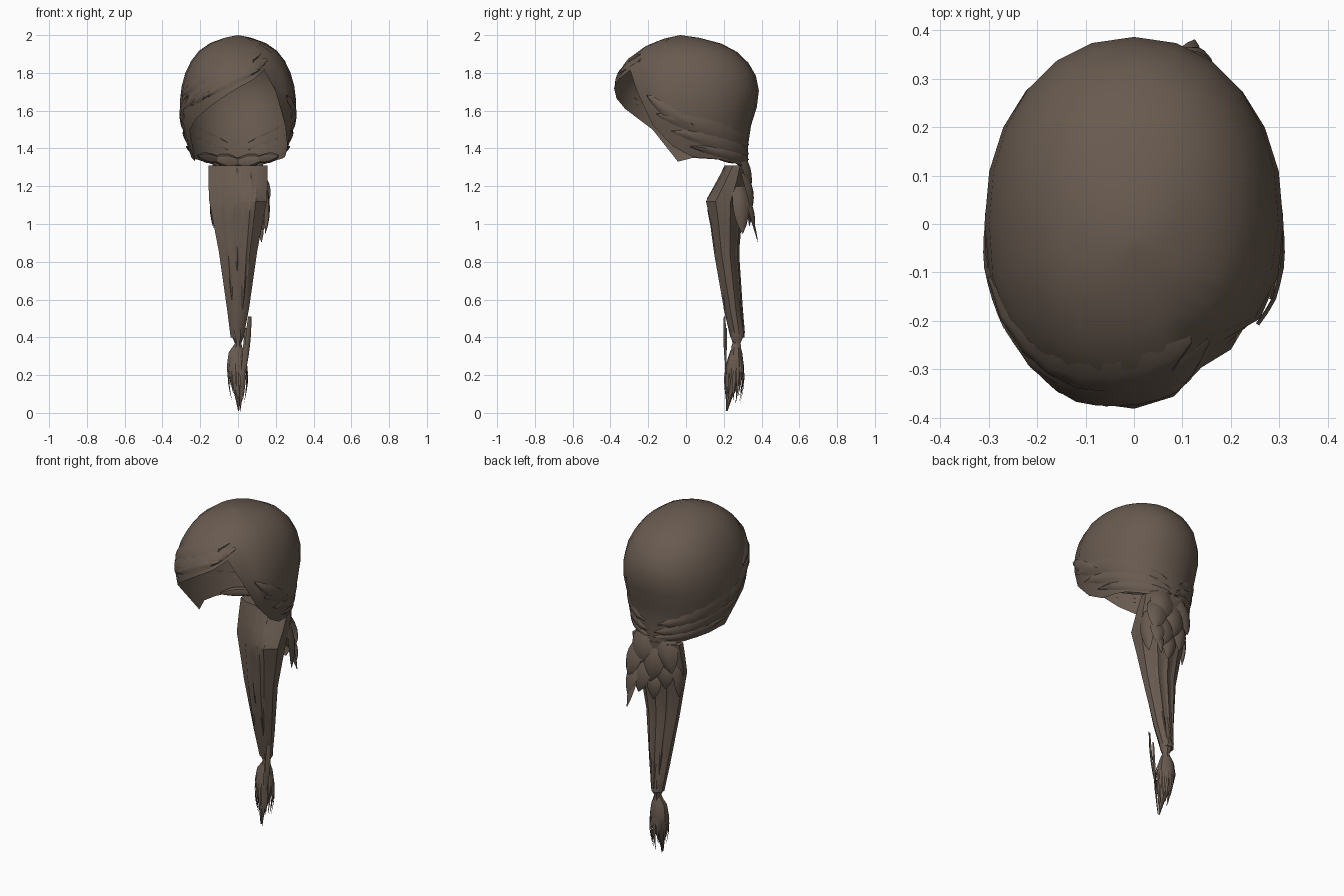
import bpy, bmesh, math, random
from mathutils import Vector

if "Cube" in bpy.data.objects:
    bpy.data.objects.remove(bpy.data.objects["Cube"])

random.seed(4)
hair = bpy.data.materials.new("dark_brown_hair")
hair.diffuse_color = (0.14, 0.104, 0.08, 1)
hair.use_nodes = True
hair.node_tree.nodes["Principled BSDF"].inputs["Base Color"].default_value = hair.diffuse_color


def lerp_table(table, k):
    """Interpolate rows of (key, values...) with rising keys."""
    if k <= table[0][0]:
        return table[0][1:]
    for a, b in zip(table, table[1:]):
        if k <= b[0]:
            f = (k - a[0]) / (b[0] - a[0])
            return [p + (q - p) * f for p, q in zip(a[1:], b[1:])]
    return table[-1][1:]


def finish(name, bm, angle=40):
    bmesh.ops.recalc_face_normals(bm, faces=bm.faces)
    me = bpy.data.meshes.new(name)
    bm.to_mesh(me)
    bm.free()
    ob = bpy.data.objects.new(name, me)
    bpy.context.collection.objects.link(ob)
    me.materials.append(hair)
    bpy.ops.object.select_all(action='DESELECT')
    ob.select_set(True)
    bpy.context.view_layer.objects.active = ob
    bpy.ops.object.shade_smooth_by_angle(angle=math.radians(angle))
    return ob


def skin(bm, rows, closed=False):
    """Join rows of points into a sheet or tube."""
    vs = [[bm.verts.new(p) for p in r] for r in rows]
    n = len(rows[0])
    for a, b in zip(vs, vs[1:]):
        for i in range(n if closed else n - 1):
            j = (i + 1) % n
            bm.faces.new((a[i], a[j], b[j], b[i]))
    return vs


# Head shape: z, front y, back y, half width
HEAD = [(1.28, -.23, .325, .19), (1.34, -.25, .325, .24), (1.4, -.28, .325, .265),
        (1.5, -.335, .335, .29), (1.6, -.365, .37, .308), (1.7, -.385, .385, .304),
        (1.8, -.355, .365, .277), (1.88, -.295, .31, .238), (1.94, -.215, .23, .183),
        (1.98, -.12, .11, .10), (2.0, -.03, -.03, 0)]
# Hem height by angle, 0 = front, positive = +x side
HEM = [(-180, 1.30), (-150, 1.31), (-120, 1.34), (-90, 1.35), (-75, 1.33), (-60, 1.50),
       (-45, 1.56), (-30, 1.61), (-15, 1.665), (0, 1.72), (15, 1.765), (30, 1.815), (45, 1.70),
       (60, 1.52), (75, 1.41), (90, 1.355), (120, 1.34), (150, 1.31), (180, 1.30)]


def on_head(deg, z, off=0.0):
    y0, y1, w = lerp_table(HEAD, z)
    # hollow beside the right temple, where the fringe parts
    off -= .03 * max(0, 1 - abs(deg - 45) / 22) * min(1, max(0, (1.9 - z) / .12))
    t = math.radians(deg)
    s, c = math.sin(t), math.cos(t)
    sq = lambda v: math.copysign(abs(v) ** 0.93, v)
    return Vector(((w + off) * sq(s), (y0 + y1) / 2 - ((y1 - y0) / 2 + off) * sq(c), z))


# Main cap, open below and at the face
bm = bmesh.new()
angles = [-180 + 15 * i for i in range(24)]
rows = []
for k in range(1, 11):
    t = (k / 10) ** 1.7
    rows.append([on_head(a, 2 - (2 - lerp_table(HEM, a)[0]) * t, .002) for a in angles])
ring = skin(bm, rows, True)[0]
top = bm.verts.new((0, -.03, 2))
for i in range(24):
    bm.faces.new((top, ring[i], ring[(i + 1) % 24]))
finish("hair_cap", bm, 50)


def head_lock(bm, a0, z0, a1, z1, width, sag=0.0, lift=0.012):
    """Tapered lock lying on the head between two angle/height points."""
    rows = []
    for i in range(9):
        f = i / 8
        a, z = a0 + (a1 - a0) * f, z0 + (z1 - z0) * f - sag * math.sin(math.pi * f)
        w = width * (0.1 + 0.9 * math.sin(math.pi * f) ** 0.7)
        rows.append([on_head(a, z + w * h, lift * (1 - 4 * h * h) + 0.001)
                     for h in (.5, .2, -.2, -.5)])
    skin(bm, rows)


# Swept fringe strands
bm = bmesh.new()
for a0, z0, a1, z1, w in [(32, 1.85, -52, 1.63, .09), (38, 1.87, -70, 1.61, .11),
                          (30, 1.90, -75, 1.68, .10), (24, 1.82, -36, 1.66, .05)]:
    head_lock(bm, a0, z0, a1, z1, w, -.02, .008)
finish("fringe_strands", bm)

# Side strands: a sweep below each temple, then bands drawn to the nape
bm = bmesh.new()
for s in (-1, 1):
    for a0, z0, a1, z1, w in [(66, 1.58, 172, 1.42, .10), (78, 1.49, 176, 1.37, .09),
                              (90, 1.41, 178, 1.34, .06), (58, 1.68, 96, 1.52, .08)]:
        head_lock(bm, s * a0, z0, s * a1, z1, w, .01, .009)
finish("side_strands", bm)

# Gathered roll across the nape
bm = bmesh.new()
for s in (-1, 1):
    for a0, a1, z, r in [(112, 160, 1.36, .028), (145, 186, 1.345, .036)]:
        rows = []
        for i in range(8):
            f = i / 7
            p = on_head(s * (a0 + (a1 - a0) * f), z - .02 * f, -.02)
            q = r * (.25 + .75 * math.sin(math.pi * f))
            d = Vector((p.x, p.y, 0)).normalized()
            rows.append([p + d * (q * .8 * math.cos(u)) + Vector((0, 0, q * math.sin(u)))
                         for u in [math.tau * j / 8 for j in range(8)]])
        skin(bm, rows, True)
finish("nape_roll", bm)


def oval(row, u, out=0.0):
    """Point on an oval ring; the skew pushes its -x front side back."""
    y0, y1, w, x, skew = row
    c, s = math.cos(u), math.sin(u)
    y = (y0 + y1) / 2 + ((y1 - y0) / 2 + out) * s
    return x + (w + out) * c, y + skew * max(0, -s) * (.4 - c) / 1.2


def tube(name, table, sides, angle):
    """Loft rings given as z, front y, back y, half width, x shift, skew."""
    bm = bmesh.new()
    vs = skin(bm, [[(*oval(r[1:], math.tau * (j + .5) / sides), r[0]) for j in range(sides)]
                   for r in table], True)
    bm.faces.new(vs[0])
    bm.faces.new(vs[-1])
    return finish(name, bm, angle)


# Long tapering tail, its tie and its brush end
TAIL = [(1.31, .205, .33, .163, 0, 0), (1.22, .155, .325, .165, 0, .05),
        (1.12, .098, .31, .16, 0, .10), (1.0, .125, .29, .136, 0, .065),
        (.85, .146, .277, .106, 0, .03), (.55, .20, .297, .061, 0, 0),
        (.40, .235, .31, .036, -.005, 0)]
tube("tail", TAIL, 10, 34)
tube("tail_tie", [(.48, .235, .30, .025, -.005, 0), (.44, .225, .31, .042, -.005, 0),
                  (.40, .235, .305, .034, 0, 0), (.37, .245, .29, .018, 0, 0),
                  (.345, .235, .295, .026, 0, 0)], 8, 40)
tube("tail_brush", [(.37, .25, .285, .016, 0, 0), (.32, .23, .30, .045, -.008, 0),
                    (.25, .215, .31, .055, -.008, 0), (.17, .212, .298, .04, -.005, 0),
                    (.09, .212, .25, .018, 0, 0), (.01, .21, .22, .003, .003, 0)], 8, 40)


# Flat strands running down the front and back of the tail
def tail_strand(bm, u, z0, z1, width):
    rows = []
    for i in range(11):
        f = i / 10
        z = z0 + (z1 - z0) * f
        ring = lerp_table(TAIL[::-1], z)
        rows.append([(*oval(ring, u + width * h * (.1 + .9 * math.sin(math.pi * f) ** .6),
                            .004 if h == 0 else -.003), z) for h in (-.5, 0, .5)])
    skin(bm, rows)


bm = bmesh.new()
for deg, z0, z1 in [(-118, 1.29, .6), (-92, 1.3, .75), (-66, 1.28, .55),
                    (60, 1.2, .45), (90, 1.2, .42), (120, 1.2, .5)]:
    tail_strand(bm, math.radians(deg), z0, z1, .4)
finish("tail_strands", bm)


def leaf(bm, start, end, width, normal, bow):
    """Pointed lock with an arched section."""
    start, end, normal = Vector(start), Vector(end), Vector(normal).normalized()
    side = (end - start).cross(normal).normalized()
    rows = []
    for i in range(7):
        f = i / 6
        w = width * (.06 + .94 * math.sin(math.pi * min(1, .2 + .8 * f)) ** .8)
        p = start.lerp(end, f) + normal * bow * math.sin(math.pi * f)
        rows.append([p + side * w * h + normal * (.2 * w * (1 - 4 * h * h))
                     for h in (-.5, -.25, 0, .25, .5)])
    skin(bm, rows)


# Overlapping locks hanging behind the nape, trailing to the +x side
bm = bmesh.new()
for x0, y0, z0, x1, y1, z1, w in [
        (-.06, .29, 1.35, -.12, .305, 1.14, .13), (.05, .29, 1.36, .09, .33, 1.15, .15),
        (-.02, .295, 1.29, .01, .325, 1.07, .15), (.09, .30, 1.27, .14, .345, 1.07, .12),
        (-.07, .28, 1.21, -.07, .295, 1.03, .11), (.05, .30, 1.19, .08, .335, .99, .13),
        (0, .285, 1.12, .01, .295, .95, .10), (.10, .305, 1.16, .135, .36, .97, .09)]:
    leaf(bm, (x0, y0, z0), (x1, y1, z1), w, (x1 * 2, 1, .2), .01)
leaf(bm, (.10, .31, 1.12), (.125, .38, .905), .05, (.2, 1, .2), .005)
leaf(bm, (-.12, .25, 1.2), (-.13, .25, .98), .08, (-1, .3, 0), .008)
leaf(bm, (.14, .28, 1.2), (.145, .30, .95), .09, (1, .3, 0), .008)
finish("nape_locks", bm)

# Loose wisps around the brush end
bm = bmesh.new()
for i in range(16):
    u = math.tau * i / 16
    n = (math.cos(u), math.sin(u), 0)
    leaf(bm, (.03 * n[0] - .005, .262 + .025 * n[1], .33),
         (.035 * n[0], .25 + .035 * n[1], random.uniform(.04, .16)), .018, n, .02)
leaf(bm, (.062, .205, .51), (.035, .215, .2), .03, (.5, -1, 0), .004)
leaf(bm, (.045, .215, .45), (.01, .215, .0), .025, (.3, -1, 0), .004)
finish("tail_wisps", bm)
